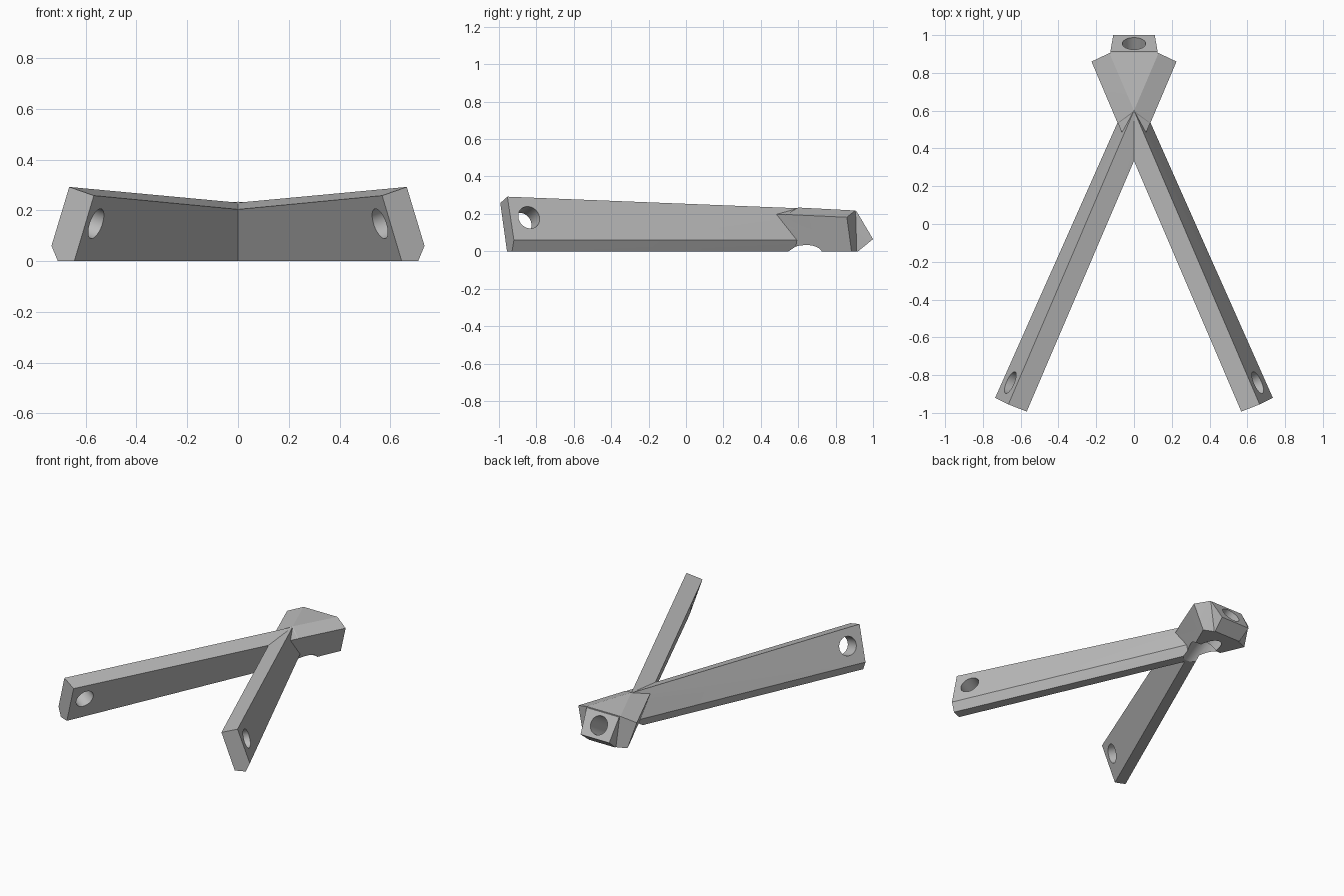
import bpy, bmesh
from mathutils import Vector, Matrix

old = bpy.data.objects.get("Cube")
if old:
    bpy.data.objects.remove(old)

grey = bpy.data.materials.new("plain grey")
grey.use_nodes = True
colour = (0.5, 0.5, 0.5, 1)
grey.diffuse_color = colour
grey.node_tree.nodes["Principled BSDF"].inputs["Base Color"].default_value = colour


def finish(name, bm):
    bmesh.ops.recalc_face_normals(bm, faces=bm.faces)
    mesh = bpy.data.meshes.new(name)
    bm.to_mesh(mesh)
    bm.free()
    mesh.materials.append(grey)
    ob = bpy.data.objects.new(name, mesh)
    bpy.context.scene.collection.objects.link(ob)
    return ob


def beam(name, front, back, side):
    """Straight beam lofted between two end sections, mirrored by side."""
    bm = bmesh.new()
    rings = [[bm.verts.new((x * side, y, z)) for x, y, z in ring] for ring in (front, back)]
    n = len(front)
    for ring in rings:
        bm.faces.new(ring)
    for i in range(n):
        j = (i + 1) % n
        bm.faces.new((rings[0][i], rings[0][j], rings[1][j], rings[1][i]))
    bmesh.ops.triangulate(bm, faces=[f for f in bm.faces if len(f.verts) == 4])
    return finish(name, bm)


def hull(name, half):
    """Convex block from points given for one side."""
    bm = bmesh.new()
    for p in {(s * x, y, z) for x, y, z in half for s in (1, -1)}:
        bm.verts.new(p)
    res = bmesh.ops.convex_hull(bm, input=bm.verts)
    spare = [v for v in res["geom_interior"] if isinstance(v, bmesh.types.BMVert)]
    bmesh.ops.delete(bm, geom=spare, context="VERTS")
    return finish(name, bm)


def rod(name, start, end, radius):
    """Cylinder between two points, used as a drill."""
    a, b = Vector(start), Vector(end)
    bm = bmesh.new()
    turn = (b - a).to_track_quat("Z", "Y").to_matrix().to_4x4()
    bmesh.ops.create_cone(bm, cap_ends=True, segments=40, radius1=radius, radius2=radius,
                          depth=(b - a).length,
                          matrix=Matrix.Translation((a + b) / 2) @ turn)
    return finish(name, bm)


def combine(base, tool, operation):
    mod = base.modifiers.new("combine", "BOOLEAN")
    mod.operation, mod.object, mod.solver = operation, tool, "EXACT"
    deps = bpy.context.evaluated_depsgraph_get()
    mesh = bpy.data.meshes.new_from_object(base.evaluated_get(deps))
    base.modifiers.clear()
    base.data = mesh
    bpy.data.objects.remove(tool)


# Two leaning beams that cross near the back
front = [(0.665, -0.955, 0.292), (0.735, -0.92, 0.06), (0.71, -0.93, 0),
         (0.645, -0.957, 0), (0.568, -0.993, 0.258)]
back = [(-0.13, 0.905, 0.218), (-0.083, 0.92, 0.06), (-0.11, 0.91, 0),
        (-0.17, 0.885, 0), (-0.225, 0.86, 0.182)]
frame = beam("wishbone_frame", front, back, 1)
combine(frame, beam("right_beam", front, back, -1), "UNION")

# Solid head filling the crossing
neck = [(0, 0.6, 0.234), (0.087, 0.535, 0.197), (0.035, 0.59, 0)]
combine(frame, hull("head", back + neck), "UNION")

# Sloping mounting tab at the back
tab = [(0.125, 0.912, 0.214), (0.11, 1.0, 0.065), (0.1, 0.92, 0),
       (0.1, 0.85, 0), (0.12, 0.85, 0.21)]
combine(frame, hull("tab", tab), "UNION")

# Bolt hole through the tab, with a wide seat underneath
axis = Vector((0, 0.86, 0.51))
mouth, seat = Vector((0, 0.955, 0.14)), Vector((0, 0.729, 0.008))
combine(frame, rod("bolt_drill", seat - axis * 0.1, mouth + axis * 0.1, 0.062), "DIFFERENCE")
combine(frame, rod("seat_drill", seat - axis * 0.4, seat, 0.1), "DIFFERENCE")

# Cross holes near the front ends
for s in (1, -1):
    centre = Vector((s * 0.61, -0.86, 0.165))
    reach = Vector((s * 0.86, 0.39, 0.3)) * 0.25
    combine(frame, rod("end_drill", centre - reach, centre + reach, 0.062), "DIFFERENCE")

# Flat faces with smooth hole walls
bpy.ops.object.select_all(action="DESELECT")
frame.select_set(True)
bpy.context.view_layer.objects.active = frame
bpy.ops.object.shade_smooth_by_angle(angle=0.35)
